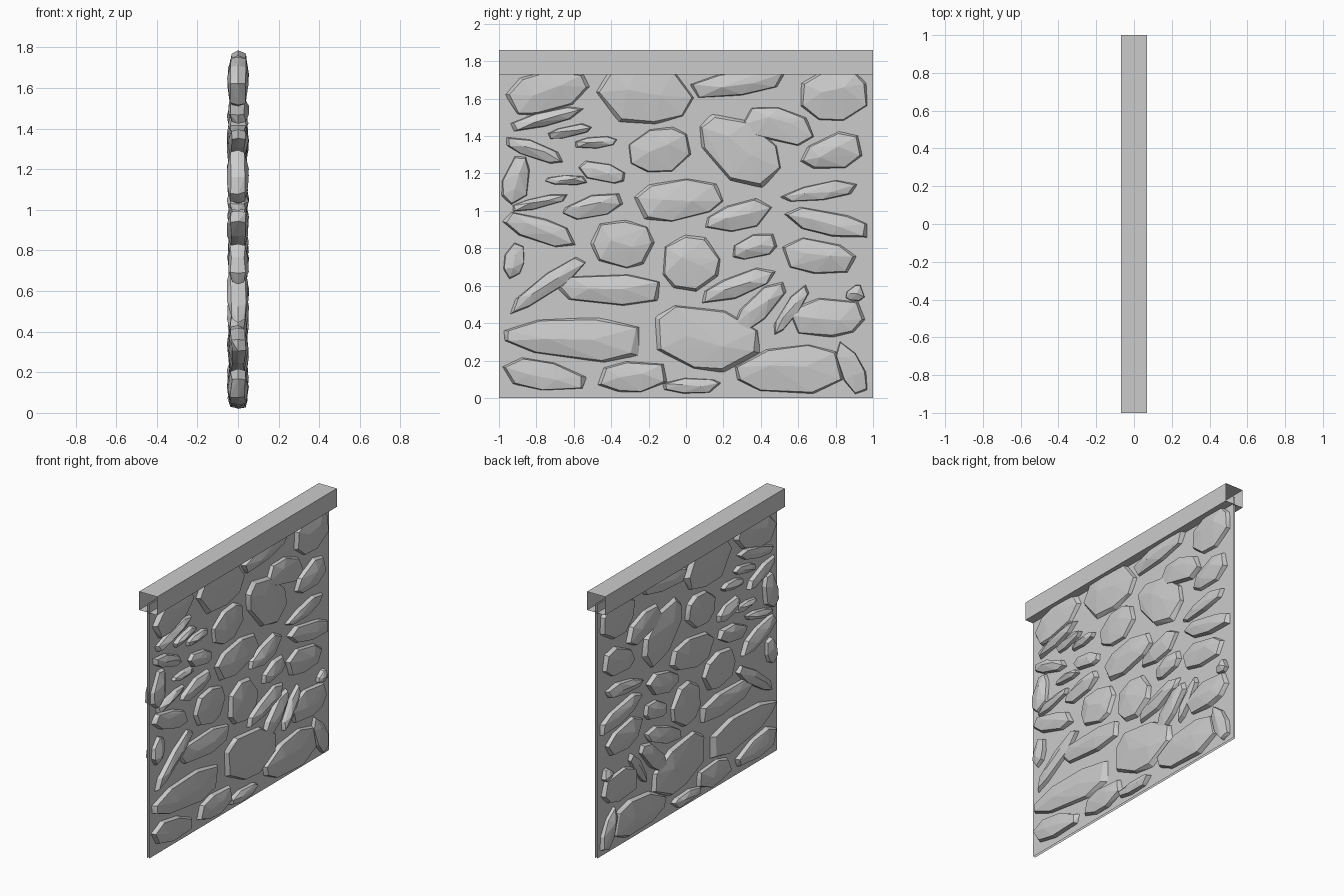
import bpy, bmesh, math, random
from mathutils import Vector

if "Cube" in bpy.data.objects:
    bpy.data.objects.remove(bpy.data.objects["Cube"])

random.seed(11)


def new_object(name, bm):
    mesh = bpy.data.meshes.new(name)
    bm.to_mesh(mesh)
    bm.free()
    obj = bpy.data.objects.new(name, mesh)
    bpy.context.collection.objects.link(obj)
    return obj


def strip(name, profile, closed):
    """Sweep an (x, z) profile along y, leaving the ends open."""
    bm = bmesh.new()
    rows = [[bm.verts.new((x, y, z)) for x, z in profile] for y in (-1, 1)]
    n = len(profile)
    for i in range(n if closed else n - 1):
        j = (i + 1) % n
        bm.faces.new((rows[0][i], rows[0][j], rows[1][j], rows[1][i]))
    return new_object(name, bm)


def add_stone(bm, y, z, a, b, tilt, taper):
    """Faceted stone reaching through the wall, long axis tilted in the yz plane."""
    n = 8 if b > 0.1 else 7
    start = random.uniform(0, 0.8)
    pts = []
    for i in range(n):
        t = start + (i + random.uniform(-0.25, 0.25)) * math.tau / n
        c, s = math.cos(t), math.sin(t)
        pts.append([math.copysign(abs(c) ** 0.85, c), math.copysign(abs(s) ** 0.85, s)])
    # Fill the stone's length and height exactly
    for k in (0, 1):
        lo, hi = min(p[k] for p in pts), max(p[k] for p in pts)
        for p in pts:
            p[k] = 2 * (p[k] - lo) / (hi - lo) - 1
    ca, sa = math.cos(math.radians(tilt)), math.sin(math.radians(tilt))

    def place(x, u, v):
        p, q = a * u, b * v * (1 + taper * u)
        return bm.verts.new((x, y + p * ca - q * sa, z + p * sa + q * ca))

    verts = [place(0, u, v) for u, v in pts]
    for side in (-1, 1):
        for u, v in pts:
            k = random.uniform(0.86, 0.96)
            verts.append(place(side * random.uniform(0.028, 0.04), u * k, v * k))
        for u in (-0.35, 0.3):
            verts.append(place(side * random.uniform(0.046, 0.055), u, random.uniform(-0.2, 0.3)))
    res = bmesh.ops.convex_hull(bm, input=verts)
    junk = {g for g in res["geom_interior"] + res["geom_unused"] if isinstance(g, bmesh.types.BMVert)}
    bmesh.ops.delete(bm, geom=list(junk), context='VERTS')


def stone_course(name, stones):
    bm = bmesh.new()
    for s in stones:
        add_stone(bm, *s)
    bmesh.ops.recalc_face_normals(bm, faces=bm.faces[:])
    return new_object(name, bm)


# Mortar sheets: one on each side of the wall core
for label, x in (("left", -0.008), ("right", 0.008)):
    pr = [(x, 0), (x, 1.79)]
    strip(label + "_mortar_sheet", pr if x < 0 else pr[::-1], False)

# Coping: hollow box beam with open ends
strip("coping", [(-0.07, 1.73), (-0.07, 1.86), (0.07, 1.86), (0.07, 1.73)], True)

# Stones: y, z, half length, half height, tilt, taper
stone_course("bottom_stones", [
    (-.76, .12, .23, .08, -9, -.2), (-.29, .115, .19, .085, 4, .1),
    (.03, .065, .16, .042, 0, 0), (.55, .15, .29, .125, 2, .15),
    (.88, .165, .15, .06, -65, .2), (-.61, .32, .37, .11, -3, .25),
    (.11, .315, .30, .17, -12, 0)])
stone_course("lower_stones", [
    (.40, .49, .18, .065, 43, 0), (.56, .47, .16, .04, 55, .1),
    (.76, .43, .20, .11, 5, 0), (.90, .555, .05, .04, 15, .4),
    (-.75, .6, .25, .05, 35, .2), (-.42, .58, .28, .085, -2, 0),
    (.28, .6, .22, .06, 22, 0), (-.92, .73, .10, .055, 78, .1),
    (-.78, .9, .21, .065, -18, 0), (-.34, .825, .175, .13, -5, 0),
    (.03, .72, .155, .155, 0, 0), (.36, .81, .125, .06, 18, .25),
    (.71, .75, .205, .09, -8, -.1)])
stone_course("middle_stones", [
    (.75, .935, .235, .065, -12, 0), (.28, .97, .19, .075, 15, .2),
    (-.04, 1.06, .24, .11, 7, -.1), (-.5, 1.025, .165, .06, 14, .1),
    (-.78, 1.045, .155, .03, 13, 0), (-.91, 1.165, .135, .07, 78, -.2),
    (-.64, 1.165, .115, .026, 0, .1), (-.45, 1.21, .13, .05, -13, -.1),
    (-.81, 1.325, .17, .045, -20, 0), (-.48, 1.365, .115, .032, 6, 0),
    (.71, 1.1, .215, .045, 9, .3), (.77, 1.31, .17, .09, 14, .3)])
stone_course("upper_stones", [
    (-.62, 1.425, .12, .03, 12, .1), (-.74, 1.495, .205, .04, 14, 0),
    (-.14, 1.325, .165, .12, 8, .1), (.28, 1.33, .24, .155, -40, .1),
    (.5, 1.46, .195, .09, -13, 0), (-.74, 1.64, .23, .11, 12, -.1),
    (-.22, 1.62, .265, .16, -3, -.1), (.28, 1.68, .26, .065, 8, 0),
    (.79, 1.62, .18, .14, 0, 0)])
